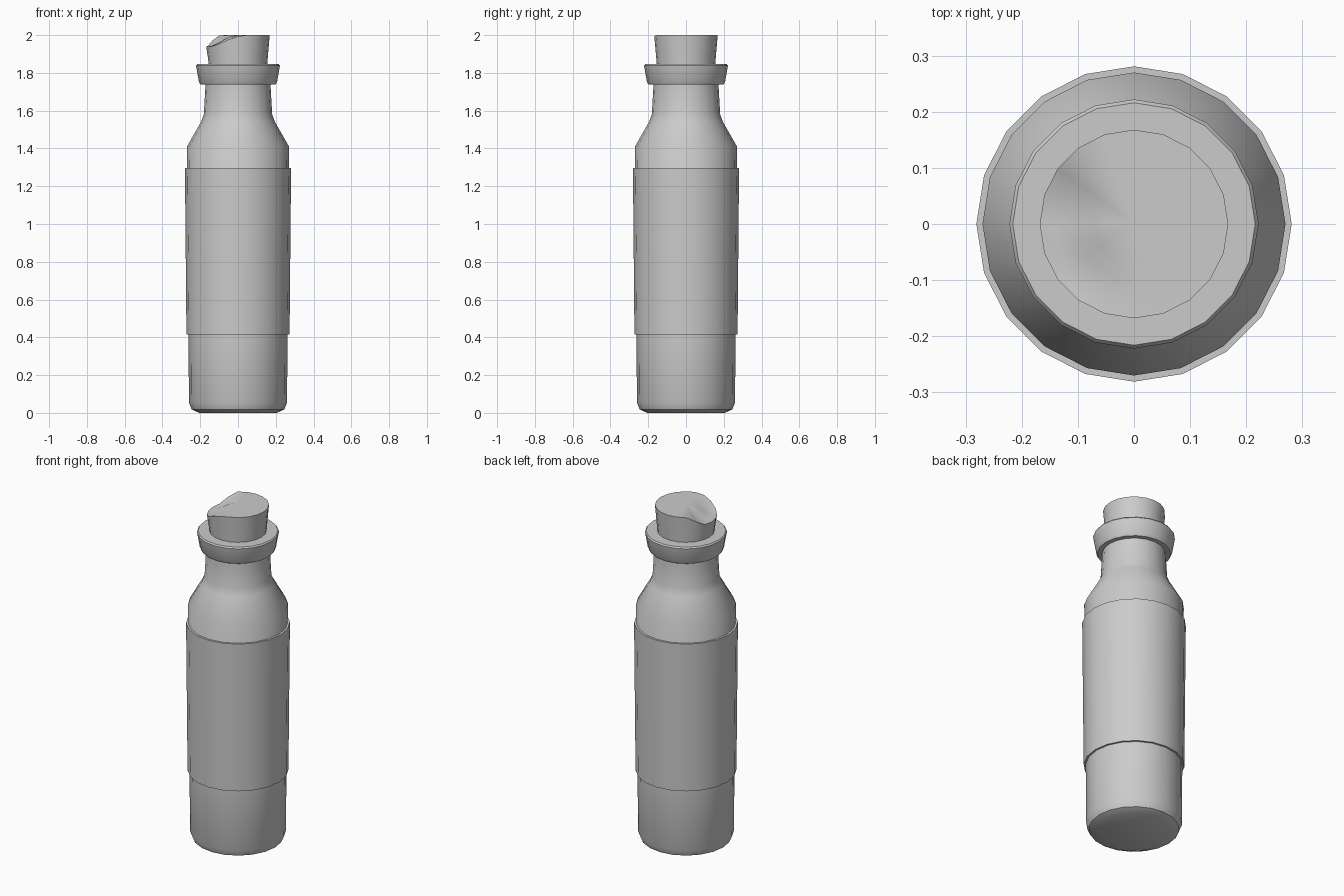
import bpy, bmesh, math

if "Cube" in bpy.data.objects:
    bpy.data.objects.remove(bpy.data.objects["Cube"])

SIDES = 20

def finish(name, bm, angle=35):
    bmesh.ops.remove_doubles(bm, verts=bm.verts, dist=1e-5)
    bmesh.ops.recalc_face_normals(bm, faces=bm.faces)
    me = bpy.data.meshes.new(name)
    bm.to_mesh(me)
    bm.free()
    ob = bpy.data.objects.new(name, me)
    bpy.context.collection.objects.link(ob)
    bpy.ops.object.select_all(action='DESELECT')
    ob.select_set(True)
    bpy.context.view_layer.objects.active = ob
    bpy.ops.object.shade_smooth_by_angle(angle=math.radians(angle))
    return ob

def lathe(name, profile, closed=False, warp=None, angle=35):
    """Revolve (radius, height) points around z; ends at radius 0 become caps."""
    bm = bmesh.new()
    rings = []
    for r, z in profile:
        if r == 0:
            rings.append([bm.verts.new((0, 0, z))] * SIDES)
            continue
        rings.append([bm.verts.new((r * math.cos(2 * math.pi * i / SIDES),
                                    r * math.sin(2 * math.pi * i / SIDES), z))
                      for i in range(SIDES)])
    pairs = list(zip(rings, rings[1:]))
    if closed:
        pairs.append((rings[-1], rings[0]))
    for a, b in pairs:
        for i in range(SIDES):
            j = (i + 1) % SIDES
            quad = list(dict.fromkeys((a[i], a[j], b[j], b[i])))
            bm.faces.new(quad)
    if warp:
        for v in bm.verts:
            warp(v.co)
    return finish(name, bm, angle)

def smooth(t):
    t = max(0.0, min(1.0, t))
    return t * t * (3 - 2 * t)

# Worn chip on the left side of the stopper's top
def chip(co):
    if co.z < 1.99:
        return
    ang = math.degrees(math.atan2(co.y, co.x)) % 360
    side = min(smooth((ang - 122) / 45), smooth((285 - ang) / 75))
    r = math.hypot(co.x, co.y)
    co.z -= 0.06 * side * smooth((r - 0.01) / 0.15)

# Glass body with shoulder and neck
lathe("bottle_body", [(0, 0), (0.205, 0), (0.245, 0.018), (0.26, 0.055),
                      (0.262, 0.42), (0.27, 1.41), (0.196, 1.54), (0.181, 1.58),
                      (0.172, 1.74), (0.172, 1.80), (0, 1.80)])

# Wrap-around sleeve
lathe("label_sleeve", [(0.258, 0.415), (0.273, 0.415), (0.281, 1.297), (0.265, 1.297)],
      closed=True)

# Flared lip
lathe("lip", [(0.14, 1.738), (0.198, 1.738), (0.207, 1.752), (0.222, 1.838),
              (0.216, 1.846), (0.14, 1.846)], closed=True)

# Tapered stopper with a chipped top
lathe("stopper", [(0, 1.81), (0.152, 1.81), (0.155, 1.85), (0.168, 2.0), (0.14, 2.0),
                  (0.105, 2.0), (0.07, 2.0), (0.035, 2.0), (0, 2.0)], warp=chip, angle=40)
